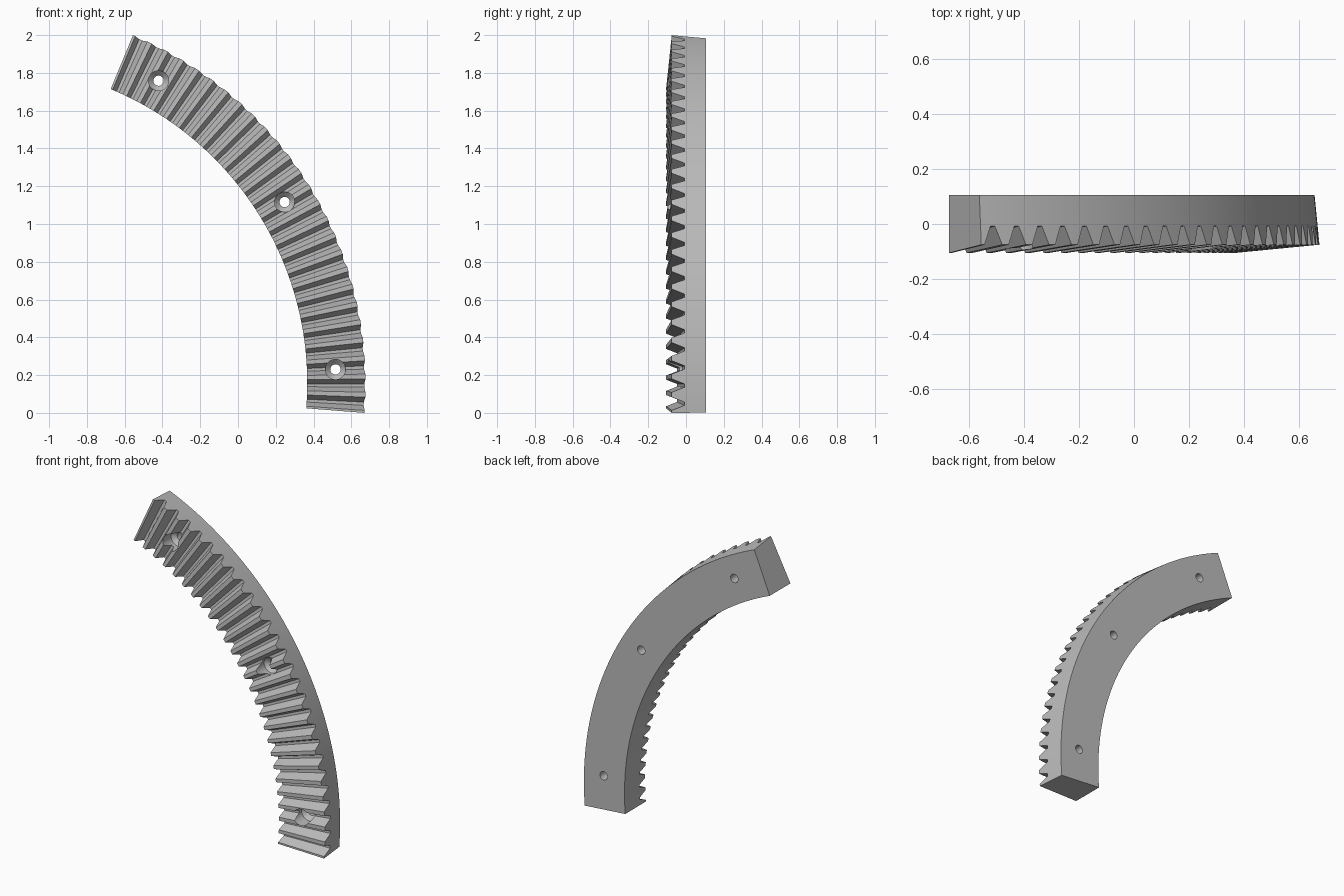
import bpy, bmesh
from math import sin, cos, radians, tau

cube = bpy.data.objects.get("Cube")
if cube:
    bpy.data.objects.remove(cube)

# Ring axis, radii and arc of the segment
CX, CZ = -1.3195, 0.1565
R_IN, R_OUT = 1.686, 1.995
START, SPAN, TEETH = -4.5, 72.0, 26
BACK, APEX = 0.106, -0.27          # back plane, cone apex depth on the axis
TIP, ROOT = 0.0975, 0.1315         # cone slopes of tooth tips and roots

steel = bpy.data.materials.new("steel grey")
steel.use_nodes = True
grey = (0.5, 0.5, 0.5, 1)
steel.diffuse_color = grey
steel.node_tree.nodes["Principled BSDF"].inputs["Base Color"].default_value = grey


def polar(r, deg, y):
    a = radians(deg)
    return (CX + r * cos(a), y, CZ + r * sin(a))


def make_object(name, bm):
    bmesh.ops.recalc_face_normals(bm, faces=bm.faces)
    mesh = bpy.data.meshes.new(name)
    bm.to_mesh(mesh)
    bm.free()
    mesh.materials.append(steel)
    obj = bpy.data.objects.new(name, mesh)
    bpy.context.collection.objects.link(obj)
    return obj


def loft(bm, rings, closed_loop=True):
    for a, b in zip(rings, rings[1:]):
        for i in range(len(a)):
            j = (i + 1) % len(a)
            bm.faces.new((a[i], a[j], b[j], b[i]))
    bm.faces.new(rings[0])
    bm.faces.new(rings[-1])


def outer_radius(y):
    # The outer wall leans back at right angles to the tooth tips
    return R_OUT - 0.1 * (y + 0.076)


# Toothed segment: a radial cross-section swept round the arc
tooth = [(0, TIP), (0.135, TIP), (0.41, ROOT), (0.59, ROOT), (0.865, TIP)]
stations = [(k + f, s) for k in range(TEETH) for f, s in tooth] + [(TEETH, TIP)]
bm = bmesh.new()
rings = []
for t, slope in stations:
    deg = START + SPAN * t / TEETH
    y_out = APEX + slope * R_OUT
    section = [(R_IN, APEX + slope * R_IN), (outer_radius(y_out), y_out),
               (outer_radius(BACK), BACK), (R_IN, BACK)]
    rings.append([bm.verts.new(polar(r, deg, y)) for r, y in section])
loft(bm, rings)
segment = make_object("toothed_ring_segment", bm)

# Three countersunk screw holes
bm = bmesh.new()
profile = [(0.053, -0.2), (0.053, -0.01), (0.027, 0.016), (0.027, 0.2)]
SIDES = 32
middle = START + SPAN / 2
for deg in (middle - 29.2, middle, middle + 29.2):
    x, _, z = polar(1.837, deg, 0)
    loft(bm, [[bm.verts.new((x + r * cos(tau * i / SIDES), y, z + r * sin(tau * i / SIDES)))
               for i in range(SIDES)] for r, y in profile])
cutter = make_object("screw_hole_cutter", bm)
cutter.hide_render = True

bpy.ops.object.select_all(action='DESELECT')
segment.select_set(True)
bpy.context.view_layer.objects.active = segment
cut = segment.modifiers.new("screw_holes", 'BOOLEAN')
cut.operation = 'DIFFERENCE'
cut.solver = 'EXACT'
cut.object = cutter
bpy.ops.object.modifier_apply(modifier=cut.name)
bpy.data.objects.remove(cutter)
bpy.ops.object.shade_smooth_by_angle(angle=radians(25))
